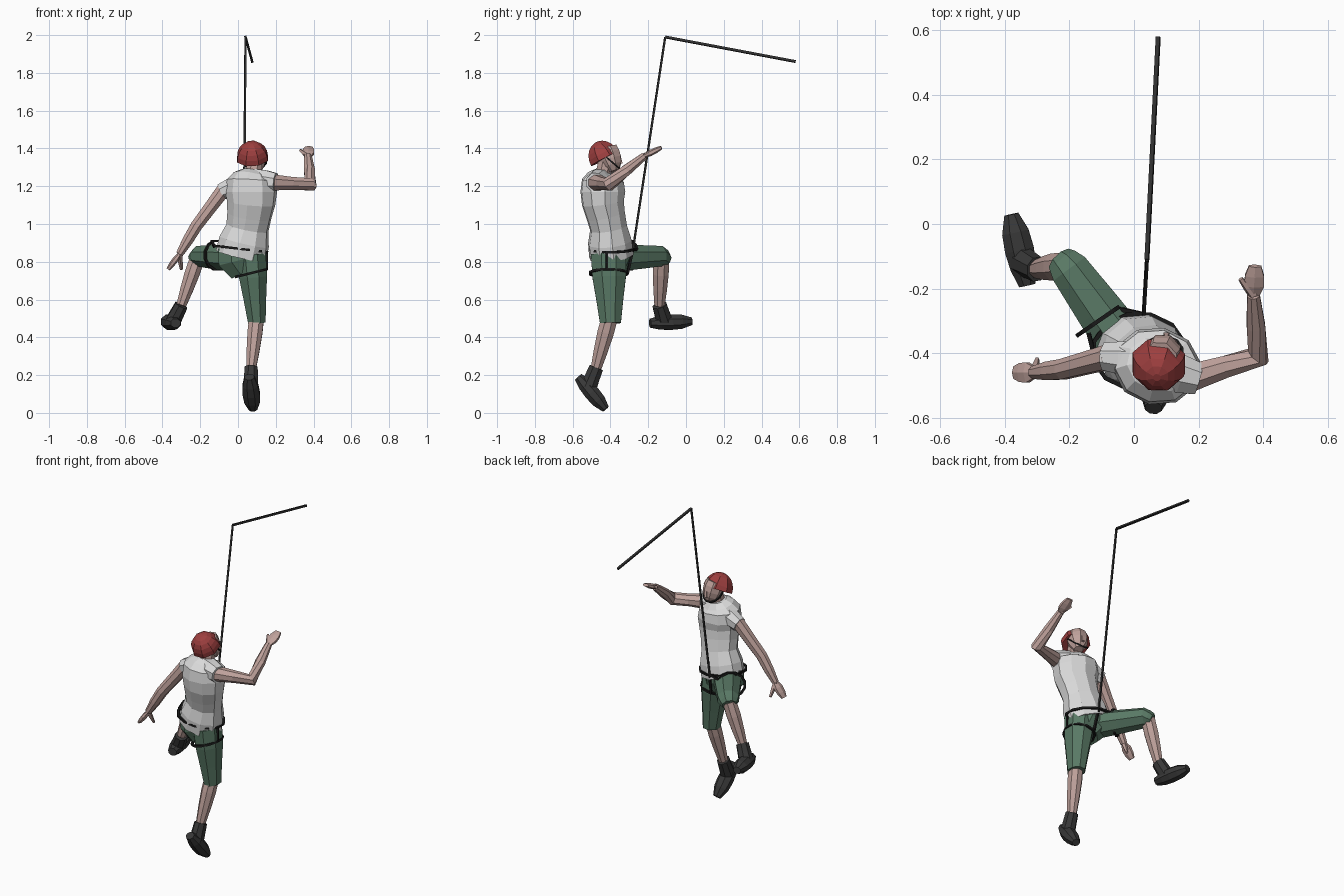
import bpy
import bmesh
from math import cos, sin, tau
from mathutils import Vector

default = bpy.data.objects.get("Cube")
if default:
    bpy.data.objects.remove(default)

across, forward, up = Vector((1, 0, 0)), Vector((0, 1, 0)), Vector((0, 0, 1))


def make_material(name, red, green, blue):
    material = bpy.data.materials.new(name)
    material.use_nodes = True
    material.diffuse_color = (red, green, blue, 1)
    shader = material.node_tree.nodes["Principled BSDF"]
    shader.inputs["Base Color"].default_value = material.diffuse_color
    return material


skin = make_material("skin", .52, .36, .33)
shirt_white = make_material("shirt_white", .7, .7, .7)
shorts_green = make_material("shorts_green", .1, .19, .13)
helmet_red = make_material("helmet_red", .34, .05, .05)
boot_charcoal = make_material("boot_charcoal", .04, .04, .04)
strap_black = make_material("strap_black", .01, .01, .01)
rope_grey = make_material("rope_grey", .03, .03, .03)


def sample(points, fraction):
    """Position at a fraction of the way along a chain of points."""
    place = fraction * (len(points) - 1)
    index = min(int(place), len(points) - 2)
    return Vector(points[index]).lerp(Vector(points[index + 1]), place - index)


def ellipse(centre, normal, side, width, depth, sides):
    """Ring of points around a centre, facing along the normal."""
    normal = normal.normalized()
    side = (side - normal * side.dot(normal)).normalized()
    other = normal.cross(side)
    angles = [tau * (index + .5) / sides for index in range(sides)]
    return [centre + side * width * cos(angle) + other * depth * sin(angle) for angle in angles]


def loft(name, material, points, widths, flat=1, side=across, sides=8, closed=False):
    """Skin one cross-section per width, spread evenly along the chain of points."""
    count = len(widths)
    centres = [sample(points, index / (count - 1)) for index in range(count)]
    bm = bmesh.new()
    rings = []
    for index, width in enumerate(widths):
        if closed:
            tangent = centres[(index + 1) % count] - centres[index - 1]
        else:
            tangent = centres[min(index + 1, count - 1)] - centres[max(index - 1, 0)]
        ring = ellipse(centres[index], tangent, side, width, width * flat, sides)
        rings.append([bm.verts.new(point) for point in ring])
    for index in range(count if closed else count - 1):
        low, high = rings[index], rings[(index + 1) % count]
        for near in range(sides):
            far = (near + 1) % sides
            bm.faces.new((low[near], low[far], high[far], high[near]))
    if not closed:
        bm.faces.new(rings[0])
        bm.faces.new(rings[-1])
    bmesh.ops.recalc_face_normals(bm, faces=bm.faces)
    mesh = bpy.data.meshes.new(name)
    bm.to_mesh(mesh)
    bm.free()
    mesh.materials.append(material)
    bpy.context.collection.objects.link(bpy.data.objects.new(name, mesh))


def strap(name, points, material=strap_black, size=.009):
    """Thin square-section band from point to point."""
    loft(name, material, points, [size] * len(points), side=Vector((1, .3, .2)), sides=4)


def hoop(name, centre, normal, side, width, depth, size=.009):
    """Closed loop of webbing."""
    points = ellipse(Vector(centre), Vector(normal), side, width, depth, sides=12)
    loft(name, strap_black, points, [size] * len(points), side=Vector(normal), sides=4, closed=True)


def hand(prefix, wrist, fingertip, thumb_tip, side):
    """Flat mitten palm with a separate thumb."""
    loft(prefix + "_hand", skin, [wrist, fingertip], (.022, .036, .034, .022), .45, side, sides=6)
    loft(prefix + "_thumb", skin, [wrist, thumb_tip], (.016, .013, .008), side=side, sides=5)


def boot(prefix, ankle, heel, toe):
    """Shaft around the ankle and a rounded foot."""
    instep = heel.lerp(toe, .35)
    loft(prefix + "_boot_shaft", boot_charcoal, [ankle, instep], (.037, .04, .044), 1.1)
    loft(prefix + "_boot_foot", boot_charcoal, [heel, toe], (.028, .044, .049, .045, .024), .9)


# Shared joints
hem = Vector((.015, -.395, .83))
left_shoulder = Vector((.18, -.475, 1.22))
left_wrist = Vector((.37, -.22, 1.36))
right_shoulder = Vector((-.07, -.41, 1.19))
right_wrist = Vector((-.31, -.46, .84))
left_ankle = Vector((.07, -.475, .24))
right_ankle = Vector((-.3, -.14, .57))
tie_in = Vector((.03, -.28, .87))
anchor = Vector((.04, -.11, 1.99))

# Shirt with short sleeve caps
shoulder_line = Vector((1, -.2, .1))
loft("shirt", shirt_white,
     [hem, (.05, -.41, .98), (.07, -.44, 1.11), (.07, -.44, 1.23), (.08, -.43, 1.28)],
     (.138, .136, .115, .12, .13, .139, .13, .1, .06), .87, shoulder_line, sides=10)
loft("right_sleeve", shirt_white, [(.03, -.42, 1.22), (-.09, -.41, 1.17)], (.06, .056, .046), side=forward)
loft("left_sleeve", shirt_white, [(.09, -.45, 1.23), (.2, -.48, 1.22)], (.066, .064, .053), side=forward)

# Neck, head and nose
loft("neck", skin, [(.08, -.44, 1.24), (.09, -.42, 1.35)], (.047, .043))
loft("head", skin, [(.1, -.38, 1.28), (.09, -.4, 1.34), (.08, -.42, 1.4)],
     (.028, .05, .06, .062, .056), 1.05)
loft("nose", skin, [(.1, -.345, 1.32), (.1, -.35, 1.36)], (.013, .006), sides=4)

# Helmet: faceted dome tilted towards the back of the head
rim = Vector((.077, -.43, 1.345))
crown = Vector((-.06, -.46, .88))
tilts = [tau * step / 22 for step in range(6)]
loft("helmet", helmet_red, [rim + crown * sin(tilt) * .1 for tilt in tilts],
     [cos(tilt) * .088 for tilt in tilts])
hoop("chin_strap", (.09, -.4, 1.335), (0, .65, .75), across, .061, .068, size=.006)

# Arms and hands
loft("right_arm", skin, [right_shoulder, (-.22, -.45, .99), right_wrist],
     (.041, .037, .034, .031, .021), side=forward)
hand("right", right_wrist, Vector((-.37, -.46, .76)), Vector((-.3, -.42, .76)), forward)
loft("left_arm", skin, [left_shoulder, (.385, -.41, 1.21), left_wrist],
     (.046, .037, .038, .031, .021), side=up)
hand("left", left_wrist, Vector((.375, -.13, 1.405)), Vector((.33, -.17, 1.39)), across)

# Shorts: seat and two legs
thigh_side = Vector((.8, .55, 0))
loft("shorts_seat", shorts_green, [hem + up * .04, hem - up * .02, hem + across * .03 - up * .08],
     (.13, .13, .095), .82)
loft("shorts_left_leg", shorts_green, [(.07, -.41, .84), (.1, -.4, .475)],
     (.084, .08, .064, .05), 1.2)
loft("shorts_right_leg", shorts_green, [(-.02, -.39, .82), (-.2, -.14, .83), (-.23, -.11, .81)],
     (.088, .078, .066, .056, .045), .88, thigh_side)

# Shins and boots
calf = (.042, .043, .037, .028)
loft("left_shin", skin, [(.1, -.4, .52), left_ankle], calf, 1.1)
loft("right_shin", skin, [(-.215, -.13, .82), right_ankle], calf, 1.05)
boot("left", left_ankle, Vector((.06, -.57, .19)), Vector((.08, -.425, .02)))
boot("right", right_ankle, Vector((-.33, -.19, .475)), Vector((-.38, .03, .485)))

# Harness: belt, thigh loops and connecting webbing
hoop("harness_belt", hem + up * .038, (.12, 0, 1), across, .145, .118)
hoop("left_thigh_loop", (.07, -.41, .74), (-.25, 0, 1), across, .086, .1)
hoop("right_thigh_loop", (-.11, -.3, .835), (-.55, .8, 0), thigh_side, .08, .078)
strap("left_riser", [(.15, -.42, .855), (.15, -.42, .76)])
strap("right_riser", [(-.125, -.4, .88), (-.14, -.34, .91)])
strap("left_front_link", [tie_in, (.04, -.31, .735)])
strap("right_front_link", [tie_in, (-.06, -.26, .86)])

# Rope: up from the belt to the anchor, then away over the edge
strap("hanging_rope", [tie_in, anchor], rope_grey, size=.007)
strap("upper_rope", [anchor, (.075, .58, 1.86)], rope_grey)
